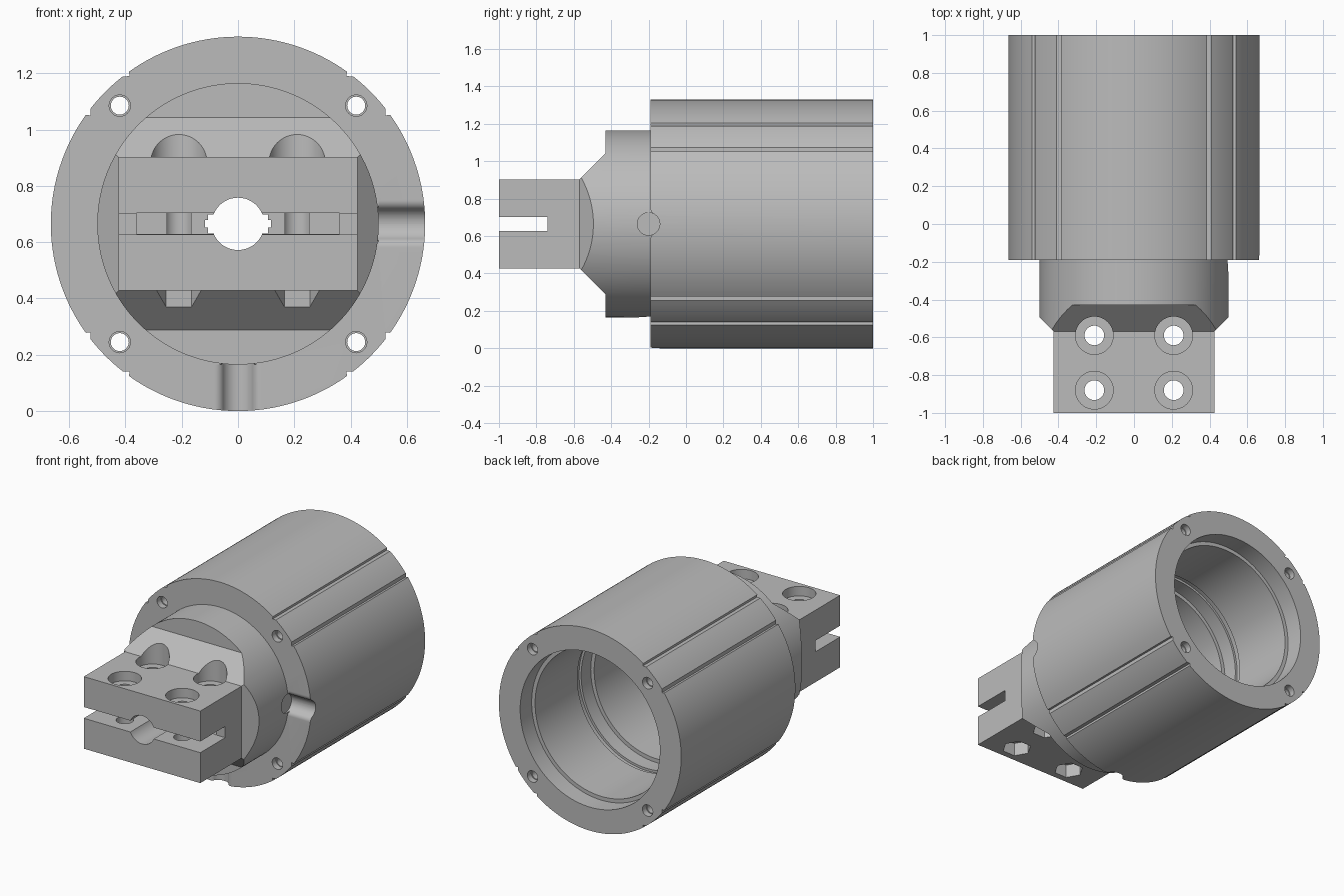
import bpy, bmesh
from math import sin, cos, pi, radians, atan2

cube = bpy.data.objects.get("Cube")
if cube:
    bpy.data.objects.remove(cube, do_unlink=True)

AXIS_Z = 0.665     # height of the barrel axis; parts are built around zero, then lifted
R = 0.665


def prism(name, pts, axis, lo, hi):
    """Extrude a 2D outline along an axis."""
    place = {"x": lambda a, b, t: (t, a, b),
             "y": lambda a, b, t: (a, t, b),
             "z": lambda a, b, t: (a, b, t)}[axis]
    bm = bmesh.new()
    rings = [[bm.verts.new(place(a, b, t)) for a, b in pts] for t in (lo, hi)]
    n = len(pts)
    bm.faces.new(rings[0])
    bm.faces.new(rings[1])
    for i in range(n):
        j = (i + 1) % n
        bm.faces.new((rings[0][i], rings[0][j], rings[1][j], rings[1][i]))
    bmesh.ops.recalc_face_normals(bm, faces=bm.faces)
    mesh = bpy.data.meshes.new(name)
    bm.to_mesh(mesh)
    bm.free()
    obj = bpy.data.objects.new(name, mesh)
    bpy.context.collection.objects.link(obj)
    return obj


def arc(r, start, end, n, cx=0, cy=0):
    return [(cx + r * cos(start + (end - start) * i / n),
             cy + r * sin(start + (end - start) * i / n)) for i in range(n + 1)]


def circle(r, cx=0, cy=0, n=48):
    return arc(r, 0, 2 * pi, n, cx, cy)[:-1]


def rect(a, b, c, d):
    return [(a, c), (b, c), (b, d), (a, d)]


def combine(other, operation="DIFFERENCE"):
    """Boolean a part into the housing and remove the helper."""
    mod = housing.modifiers.new("bool", "BOOLEAN")
    mod.operation = operation
    mod.solver = "EXACT"
    mod.object = other
    bpy.context.view_layer.objects.active = housing
    bpy.ops.object.modifier_apply(modifier=mod.name)
    bpy.data.objects.remove(other, do_unlink=True)


def cut(pts, axis, lo, hi):
    combine(prism("cutter", pts, axis, lo, hi))


# Tapered collar: a cylinder with four 45 degree chamfers at its front
housing = prism("clamp_housing", circle(0.5, n=128), "y", -0.57, -0.1)
for s in (1, -1):
    cut([(-0.6, s * 0.2075), (-0.43, s * 0.3775), (-0.43, s * 0.7), (-0.6, s * 0.7)],
        "x", -0.8, 0.8)
    cut([(s * 0.395, -0.6), (s * 0.6, -0.395), (s * 0.6, -0.6)], "z", -0.8, 0.8)

# Barrel outline with paired fine grooves on each diagonal
outline = []
for q in range(4):
    base = q * pi / 2
    outline += arc(R, base - radians(35.6), base + radians(35.6), 36)
    outline.append((0.651 * cos(base + radians(36.3)), 0.651 * sin(base + radians(36.3))))
    outline += arc(R, base + radians(38), base + radians(52), 7)
    outline.append((0.651 * cos(base + radians(53.7)), 0.651 * sin(base + radians(53.7))))
combine(prism("barrel", outline, "y", -0.19, 1), "UNION")

# Clamp block
combine(prism("clamp_block", rect(-0.425, 0.425, -0.2375, 0.2375), "y", -1, -0.5), "UNION")

# Stepped barrel cavity with a retaining groove
for r, lo, hi in ((0.46, -0.25, 1.1), (0.485, 0.3, 1.1), (0.5, 0.40, 0.44), (0.51, 0.88, 1.1)):
    cut(circle(r, n=128), "y", lo, hi)

# Clamp slot, inner pocket and central bore with keyed sides
cut(rect(-0.6, 0.6, -0.037, 0.037), "y", -1.1, -0.74)
cut(rect(-0.36, 0.36, -0.036, 0.038), "y", -1.05, -0.62)
cut(circle(0.093), "y", -1.2, 0)
cut(rect(-0.107, 0.107, -0.034, 0.034), "y", -1.2, -0.05)
cut(rect(-0.117, 0.117, -0.013, 0.013), "y", -1.2, -0.06)

# Clamp screws: through hole, counterbore above, hexagonal nut pocket below
for x in (-0.21, 0.21):
    for y in (-0.59, -0.88):
        cut(circle(0.052, x, y), "z", -0.6, 0.6)
        cut(circle(0.1, x, y), "z", 0.175, 0.6)
        cut(circle(0.09, x, y, 6), "z", -0.6, -0.15)

# Long screw holes through the barrel wall, widened at both ends
for x in (-0.42, 0.42):
    for z in (-0.42, 0.42):
        cut(circle(0.032, x, z, 24), "y", -0.3, 1.1)
        for lo, hi in ((-0.3, -0.15), (0.96, 1.1)):
            cut(circle(0.038, x, z, 24), "y", lo, hi)

# Radial cable notches with rounded lips, on the left side and underneath
lip, hole, cy = 0.035, 0.06, -0.2
dy = -0.19 + lip - cy
dx = ((lip + hole) ** 2 - dy ** 2) ** 0.5
a = atan2(dy, dx)
notch = arc(lip, 1.5 * pi, pi + a, 8, dx, cy + dy)
notch += arc(hole, a, pi - a, 24, 0, cy)[1:-1]
notch += arc(lip, -a, -pi / 2, 8, -dx, cy + dy)
notch += [(-dx, -0.3), (dx, -0.3)]
cut([(y, x) for x, y in notch], "x", 0.5, 0.8)
cut(notch, "z", -0.8, -0.5)
cut(circle(hole, cy, 0), "x", 0.488, 0.8)
cut(circle(hole, 0, cy), "z", -0.8, -0.488)

# Place on the ground, shade and colour
for v in housing.data.vertices:
    v.co.z += AXIS_Z
bpy.ops.object.select_all(action="DESELECT")
housing.select_set(True)
bpy.context.view_layer.objects.active = housing
bpy.ops.object.shade_smooth_by_angle(angle=radians(25))

grey = bpy.data.materials.new("plain_grey")
grey.use_nodes = True
colour = (0.5, 0.5, 0.5, 1)
grey.diffuse_color = colour
grey.node_tree.nodes["Principled BSDF"].inputs["Base Color"].default_value = colour
housing.data.materials.clear()
housing.data.materials.append(grey)
